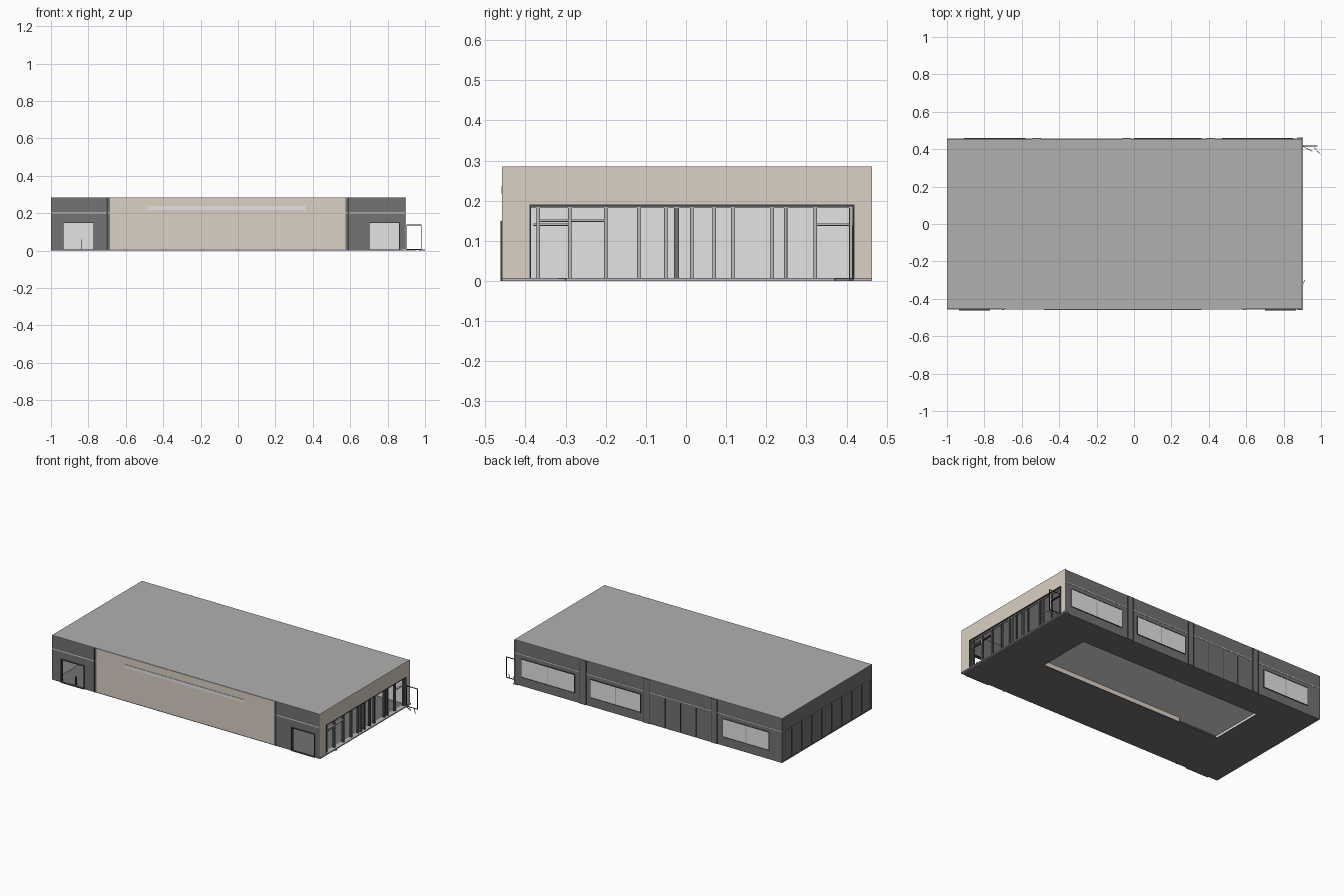
import bpy, bmesh, math
from mathutils import Matrix

cube = bpy.data.objects.get("Cube")
if cube:
    bpy.data.objects.remove(cube, do_unlink=True)


def material(name, *rgb):
    lin = [((c / 255 + 0.055) / 1.055) ** 2.4 for c in rgb]
    m = bpy.data.materials.new(name)
    m.use_nodes = True
    m.diffuse_color = (*lin, 1)
    bsdf = m.node_tree.nodes["Principled BSDF"]
    bsdf.inputs["Base Color"].default_value = (*lin, 1)
    bsdf.inputs["Roughness"].default_value = 0.9
    return m


charcoal = material("charcoal", 115, 115, 115)
beige = material("beige", 219, 208, 195)
roof_gray = material("roof gray", 176, 176, 176)
light = material("light gray", 228, 228, 228)
trim = material("dark trim", 66, 66, 66)
metal = material("metal gray", 185, 185, 185)


def boxes(name, mat, *specs):
    """One object from boxes given as x0, x1, y0, y1, z0, z1."""
    bm = bmesh.new()
    for x0, x1, y0, y1, z0, z1 in specs:
        place = Matrix.Translation(((x0 + x1) / 2, (y0 + y1) / 2, (z0 + z1) / 2))
        size = Matrix.Diagonal((x1 - x0, y1 - y0, z1 - z0, 1))
        bmesh.ops.create_cube(bm, size=1, matrix=place @ size)
    mesh = bpy.data.meshes.new(name)
    bm.to_mesh(mesh)
    bm.free()
    mesh.materials.append(mat)
    ob = bpy.data.objects.new(name, mesh)
    bpy.context.collection.objects.link(ob)
    return ob


def border(a0, a1, z0, z1, w):
    """Four bars (a0, a1, z0, z1) running round a rectangle."""
    return [(a0, a0 + w, z0, z1), (a1 - w, a1, z0, z1),
            (a0 + w, a1 - w, z1 - w, z1), (a0 + w, a1 - w, z0, z0 + w)]


def bar(name, mat, start, end, w, h):
    """Thin bar lying on the ground between two points."""
    dx, dy = end[0] - start[0], end[1] - start[1]
    half = math.hypot(dx, dy) / 2
    ob = boxes(name, mat, (-half, half, -w / 2, w / 2, 0, h))
    ob.location = ((start[0] + end[0]) / 2, (start[1] + end[1]) / 2, 0)
    ob.rotation_euler.z = math.atan2(dy, dx)


W, E, D, H = -1.0, 0.893, 0.455, 0.283   # west end, east end, half depth, wall top
T = 0.015                                # wall thickness
LOW, HIGH = 0.197, 0.204                 # light line round the walls
CEIL = 0.279

# Floor ring with an open middle
hx0, hx1, hy0, hy1 = -0.69, 0.6, -0.085, 0.267
base = 0.006
boxes("floor", charcoal,
      (W, hx0, -D, D, 0, base), (hx1, E, -D, D, 0, base),
      (hx0, hx1, -D, hy0, 0, base), (hx0, hx1, hy1, D, 0, base))

# Roof and ceiling
boxes("roof", roof_gray, (W, E, -D, D, H, H + 0.002))
boxes("ceiling", light, (W + T, E, T - D, D - T, CEIL, H))

# Front wall: charcoal ends with door openings, beige middle
px0, px1 = -0.685, 0.575
door_top = 0.15
f = -D
doors = [(W, px0, -0.935, -0.77), (px1, E, 0.70, 0.865)]
for side, (a, b, d0, d1) in zip(("right", "left"), doors):
    boxes("front_wall_" + side, charcoal,
          (a, d0, f, f + T, base, H), (d1, b, f, f + T, base, H),
          (d0, d1, f, f + T, door_top, H))
    boxes("front_door_frame_" + side, trim,
          *[(p, q, f - 0.007, f + T, r, s) for p, q, r, s in border(d0, d1, 0, door_top, 0.003)])
    boxes("front_line_" + side, light, (a, b, f - 0.002, f, LOW, HIGH))
boxes("front_door_post", trim, (-0.837, -0.833, f, f + T, base, 0.06))
boxes("front_panel", beige, (px0, px1, f - 0.002, -0.412, base, H))
boxes("front_pillars", trim, *[(x, x + 0.008, f - 0.004, f, 0, H) for x in (px0 - 0.018, px1 + 0.01)])
boxes("front_light_strip", light, (-0.48, 0.36, f - 0.005, f, 0.217, 0.237))

# Back wall with pillars, windows and panels
boxes("back_wall", charcoal, (W, E, D - T, D, base, H))
boxes("back_lining", light, (W + T, E, D - T - 0.005, D - T, base, CEIL))
boxes("back_line", light, (W, E, D, D + 0.002, LOW + 0.002, HIGH))
for i, x in enumerate([0.41, -0.04, -0.52]):
    boxes(f"back_pillar_{i}", charcoal, (x - 0.02, x + 0.02, D, D + 0.004, 0, H))
    boxes(f"back_pillar_edges_{i}", trim,
          *[(x + s - 0.0015, x + s + 0.0015, D, D + 0.005, 0, H) for s in (-0.02, 0.02)])
z0, z1 = 0.055, 0.175
for i, (a, b) in enumerate([(0.47, 0.85), (0.0, 0.36), (-0.91, -0.58)]):
    mid = (a + b) / 2
    boxes(f"back_window_{i}", light, (a, b, D, D + 0.002, z0, z1))
    boxes(f"back_window_frame_{i}", trim,
          *[(p, q, D, D + 0.004, r, s) for p, q, r, s in border(a, b, z0, z1, 0.004)])
    boxes(f"back_window_mullion_{i}", metal, (mid - 0.003, mid + 0.003, D, D + 0.003, z0, z1))
boxes("back_panel_joints", trim,
      *[(x - 0.0015, x + 0.0015, D, D + 0.002, base, 0.19) for x in (-0.17, -0.28, -0.39)])

# West wall: panels below, fascia above
boxes("west_wall", charcoal, (W + 0.002, W + T, f + T, D - T, base, H))
boxes("west_lining", light, (W + T, W + T + 0.005, f + T, D - T, base, CEIL))
boxes("west_fascia", charcoal, (W, W + 0.002, f + T, D - T, LOW, H))
boxes("west_line", trim, (W, W + 0.002, f + T, D - T, LOW - 0.004, LOW))
step = 2 * D / 9
boxes("west_panel_joints", trim,
      *[(W, W + 0.002, y - 0.0015, y + 0.0015, base, LOW - 0.004)
        for y in [i * step - D for i in range(1, 9)]])

# East end: beige portal around the glazed opening
oy0, oy1, top = -0.39, 0.42, 0.19
x0, x1 = E, E + 0.004
boxes("portal", beige,
      (x0, x1, -0.459, oy0, base, H + 0.002), (x0, x1, oy1, 0.463, base, H + 0.002),
      (x0, x1, oy0, oy1, top, H + 0.002))
boxes("portal_trim", trim,
      *[(x0 - 0.02, x1 + 0.002, p, q, r, s) for p, q, r, s in border(oy0, oy1, 0, top, 0.004)[:3]])
boxes("threshold", metal, (x0 - 0.02, x1 + 0.006, -0.459, 0.463, 0, base + 0.001))

# Mullions and door rails in the opening, with fine dark edges
mx0, mx1 = E - 0.016, E - 0.002
mullions = [-0.368, -0.29, -0.2, -0.118, -0.05, 0.014, 0.07, 0.116, 0.215, 0.248, 0.322, 0.411]
boxes("mullions", metal, *[(mx0, mx1, y - 0.003, y + 0.003, base, 0.182) for y in mullions])
boxes("mullion_edges", trim,
      *[(mx0, mx1, y + s - 0.0008, y + s + 0.0008, base, 0.182) for y in mullions for s in (-0.0035, 0.0035)])
boxes("centre_post", charcoal, (mx0, mx1, -0.03, -0.017, base, 0.182))
boxes("head_rail", metal, (mx0, mx1, oy0, oy1, 0.182, 0.186))
rails = [(-0.38, -0.29, 0.141), (0.322, 0.411, 0.141), (-0.368, -0.2, 0.151)]
boxes("door_rails", metal, *[(mx0, mx1, a, b, z - 0.002, z + 0.002) for a, b, z in rails])
boxes("door_rail_edges", trim, *[(mx0, mx1, a, b, z - 0.0035, z - 0.002) for a, b, z in rails])

# Open door leaf and its floor stops
boxes("open_door", trim,
      *[(p, q, 0.415, 0.419, r, s) for p, q, r, s in border(0.9, 0.982, 0.004, 0.138, 0.004)])
bar("door_stop_outer", metal, (0.965, 0.408), (0.998, 0.37), 0.003, 0.006)
bar("door_stop_inner", metal, (0.902, 0.415), (0.955, 0.388), 0.003, 0.006)
bar("door_stop_right", metal, (0.9, -0.33), (0.913, -0.30), 0.003, 0.006)
